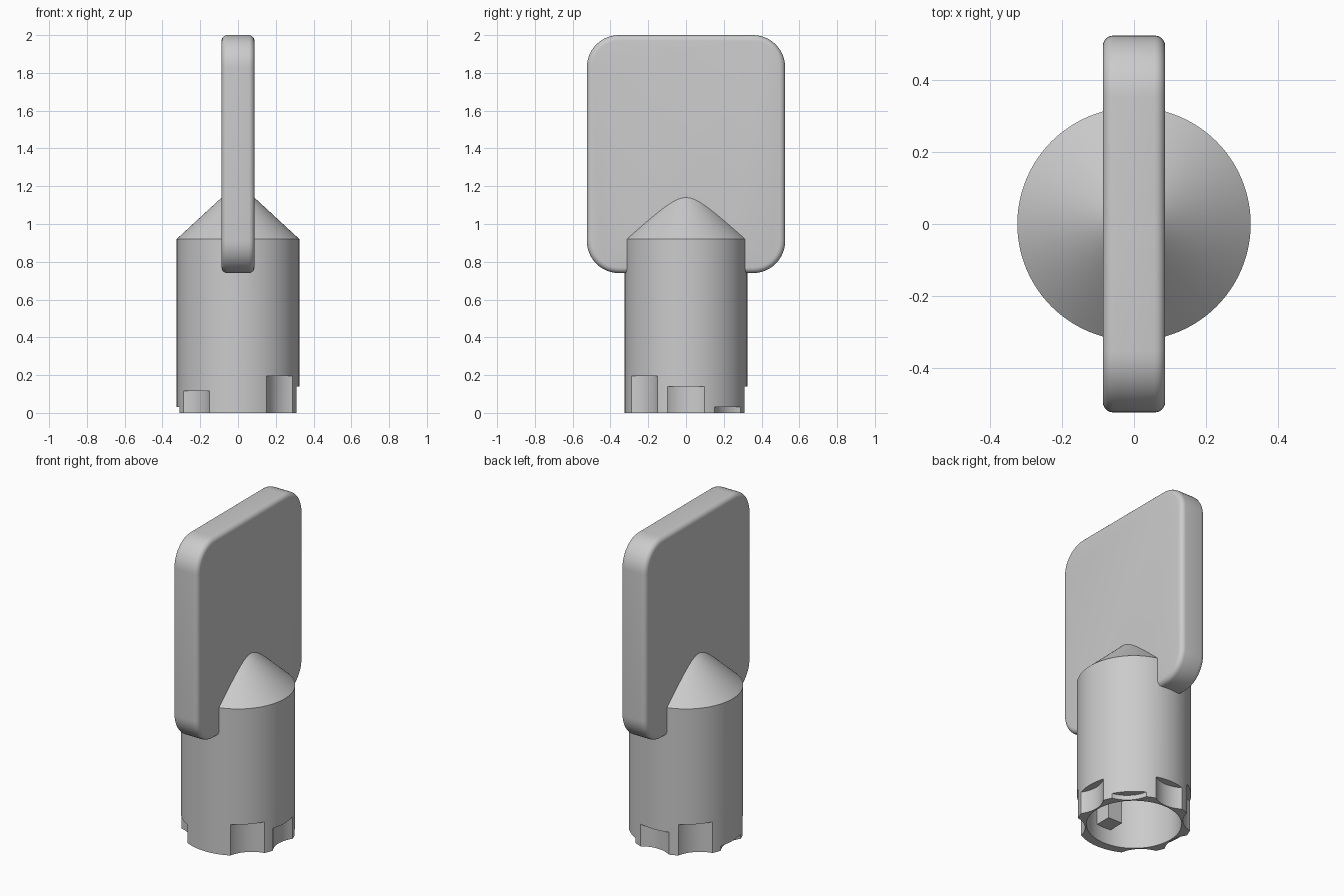
import bpy, bmesh, math
from mathutils import Matrix, Vector

if "Cube" in bpy.data.objects:
    bpy.data.objects.remove(bpy.data.objects["Cube"])

# One plain metal colour
metal = bpy.data.materials.new("grey_metal")
metal.use_nodes = True
grey = (0.6, 0.6, 0.6, 1)
metal.diffuse_color = grey
metal.node_tree.nodes["Principled BSDF"].inputs["Base Color"].default_value = grey


def make_object(name, bm):
    bmesh.ops.recalc_face_normals(bm, faces=bm.faces)
    mesh = bpy.data.meshes.new(name)
    bm.to_mesh(mesh)
    bm.free()
    obj = bpy.data.objects.new(name, mesh)
    bpy.context.collection.objects.link(obj)
    mesh.materials.append(metal)
    return obj


def lathe(name, profile, steps=96):
    """Spin an (r, z) profile around the z axis."""
    bm = bmesh.new()
    verts = [bm.verts.new((r, 0, z)) for r, z in profile]
    edges = [bm.edges.new(pair) for pair in zip(verts, verts[1:])]
    bmesh.ops.spin(bm, geom=verts + edges, cent=(0, 0, 0), axis=(0, 0, 1),
                   angle=math.tau, steps=steps, use_merge=True)
    bmesh.ops.remove_doubles(bm, verts=bm.verts, dist=1e-5)
    return make_object(name, bm)


def box(bm, low, high):
    low, high = Vector(low), Vector(high)
    matrix = Matrix.Translation((low + high) / 2) @ Matrix.Diagonal((*(high - low), 1))
    bmesh.ops.create_cube(bm, size=1, matrix=matrix)


def boolean(target, other, operation):
    mod = target.modifiers.new(operation.title(), "BOOLEAN")
    mod.operation, mod.object, mod.solver = operation, other, "EXACT"
    bpy.context.view_layer.objects.active = target
    bpy.ops.object.modifier_apply(modifier=mod.name)
    bpy.data.objects.remove(other)


# Hollow barrel with a conical shoulder
OUTER, INNER, SHOULDER, CAVITY = 0.325, 0.27, 0.92, 0.6
barrel = lathe("key_barrel", [(0, CAVITY), (INNER, CAVITY), (INNER, 0),
                              (OUTER, 0), (OUTER, SHOULDER), (0, 1.22)])

# Scooped pin cuts around the rim: angle in degrees -> cut height
cuts = {0: 0.14, 45: 0.03, 90: 0.14, 135: 0.195, 180: 0.03, 225: 0.115, 315: 0.195}
SCOOP, SCOOP_CENTRE = 0.175, 0.455
for angle, height in cuts.items():
    bm = bmesh.new()
    place = (Matrix.Rotation(math.radians(angle), 4, "Z")
             @ Matrix.Translation((SCOOP_CENTRE, 0, height - 0.2)))
    bmesh.ops.create_cone(bm, cap_ends=True, segments=64, radius1=SCOOP,
                          radius2=SCOOP, depth=0.4, matrix=place)
    cutter = make_object("pin_cutter", bm)
    cutter.hide_render = True
    boolean(barrel, cutter, "DIFFERENCE")

# Locating tab on the inner wall
bm = bmesh.new()
box(bm, (-0.05, -0.29, 0.1), (0.05, -0.165, CAVITY + 0.03))
boolean(barrel, make_object("locating_tab", bm), "UNION")

# Flat grip with rounded corners and softened rims
bm = bmesh.new()
box(bm, (-0.087, -0.525, 0.74), (0.087, 0.525, 2))
corners = [e for e in bm.edges if abs(e.verts[0].co.x - e.verts[1].co.x) > 0.1]
bmesh.ops.bevel(bm, geom=corners, offset=0.17, segments=12, profile=0.5, affect="EDGES")
rims = [e for e in bm.edges if abs(e.verts[0].co.x - e.verts[1].co.x) < 1e-4]
bmesh.ops.bevel(bm, geom=rims, offset=0.03, segments=5, profile=0.5, affect="EDGES")
boolean(barrel, make_object("grip", bm), "UNION")

# Smooth curved surfaces, keep hard edges
barrel.name = "tubular_key"
bpy.ops.object.select_all(action="DESELECT")
barrel.select_set(True)
bpy.context.view_layer.objects.active = barrel
bpy.ops.object.shade_smooth_by_angle(angle=math.radians(25))
